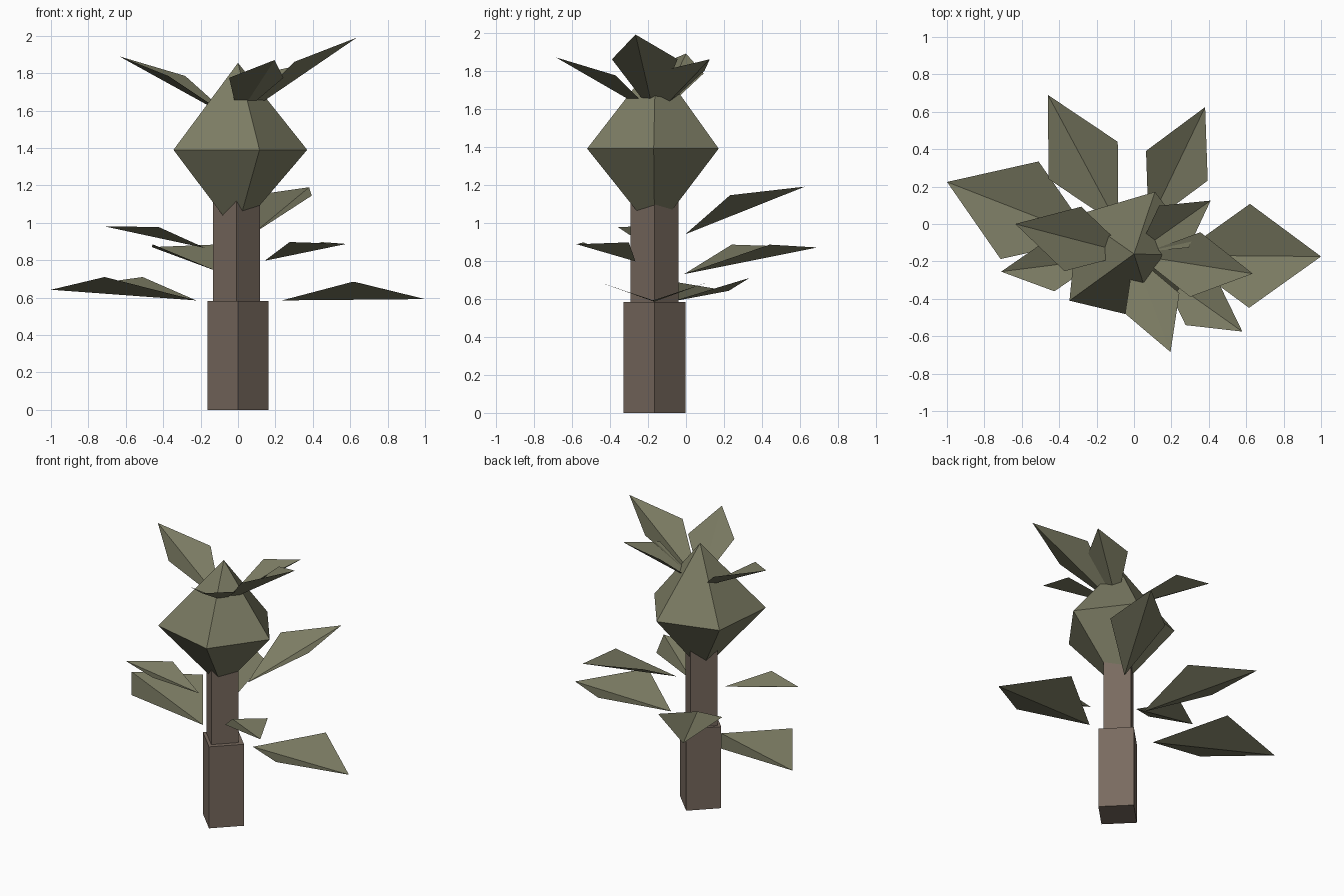
import bpy
from math import radians, cos, sin

if "Cube" in bpy.data.objects:
    bpy.data.objects.remove(bpy.data.objects["Cube"])

CY = -0.165  # the trunk axis sits a little forward of the origin


def material(name, color):
    m = bpy.data.materials.new(name)
    m.diffuse_color = (*color, 1)
    m.use_nodes = True
    m.node_tree.nodes["Principled BSDF"].inputs["Base Color"].default_value = m.diffuse_color
    return m


bark = material("bark", (0.19, 0.145, 0.115))
foliage = material("foliage", (0.2, 0.2, 0.125))


def mesh_object(name, verts, faces, mat):
    me = bpy.data.meshes.new(name)
    me.from_pydata(verts, [], faces)
    me.materials.append(mat)
    ob = bpy.data.objects.new(name, me)
    bpy.context.collection.objects.link(ob)
    return ob


def trunk(name, x, radius, z0, z1):
    # four-sided post with its corners on the axes
    bpy.ops.mesh.primitive_cylinder_add(vertices=4, radius=radius, depth=z1 - z0,
                                        location=(x, CY, (z0 + z1) / 2))
    ob = bpy.context.object
    ob.name = name
    ob.data.materials.append(bark)


def leaf(name, angle, r0, r1, half_width, z0, z1, z_side):
    # kite folded along its midrib, pointing outward from the trunk axis
    a = radians(angle)

    def at(r, side, z):
        return (r * cos(a) - side * sin(a), CY + r * sin(a) + side * cos(a), z)

    mid = (r0 + r1) / 2
    verts = [at(r0, 0, z0), at(mid, -half_width, z_side), at(r1, 0, z1), at(mid, half_width, z_side)]
    mesh_object(name, verts, [(0, 1, 2), (0, 2, 3)], foliage)


# Trunk in two steps
trunk("lower_trunk", 0, 0.163, 0, 0.583)
trunk("upper_trunk", -0.008, 0.126, 0.583, 1.2)

# Crown: slightly uneven five-sided double pyramid
ring = [(0.37, -0.17), (0.112, 0.172), (-0.3, 0.05), (-0.345, -0.41), (0.115, -0.52)]
verts = [(x, y, 1.39) for x, y in ring] + [(0, -0.16, 1.855), (-0.01, -0.165, 0.945)]
faces = []
for i in range(5):
    j = (i + 1) % 5
    faces += [(i, j, 5), (j, i, 6)]
mesh_object("crown", verts, faces, foliage)

# Lower leaves around the trunk
leaf("large_leaf_left", 158.7, 0.24, 1.073, 0.28, 0.585, 0.642, 0.71)
leaf("large_leaf_right", -0.5, 0.235, 1.0, 0.278, 0.585, 0.592, 0.685)
leaf("small_leaf_left", 187.2, 0.177, 0.716, 0.14, 0.865, 0.98, 0.978)
leaf("leaf_back_left", 118.3, 0.176, 0.971, 0.21, 0.73, 0.87, 0.885)
leaf("leaf_back_right", 64.3, 0.18, 0.877, 0.183, 0.94, 1.19, 1.145)
leaf("leaf_front_right", -35.3, 0.175, 0.71, 0.147, 0.797, 0.887, 0.897)

# Top leaves growing out of the crown
leaf("top_leaf_left", 165.4, 0.02, 0.656, 0.178, 1.55, 1.89, 1.785)
leaf("top_leaf_right", -9, 0.02, 0.643, 0.175, 1.57, 1.99, 1.86)
leaf("top_leaf_front", -69.4, 0, 0.555, 0.155, 1.57, 1.87, 1.775)
leaf("top_leaf_back", 35.3, 0.02, 0.502, 0.137, 1.57, 1.86, 1.8)
